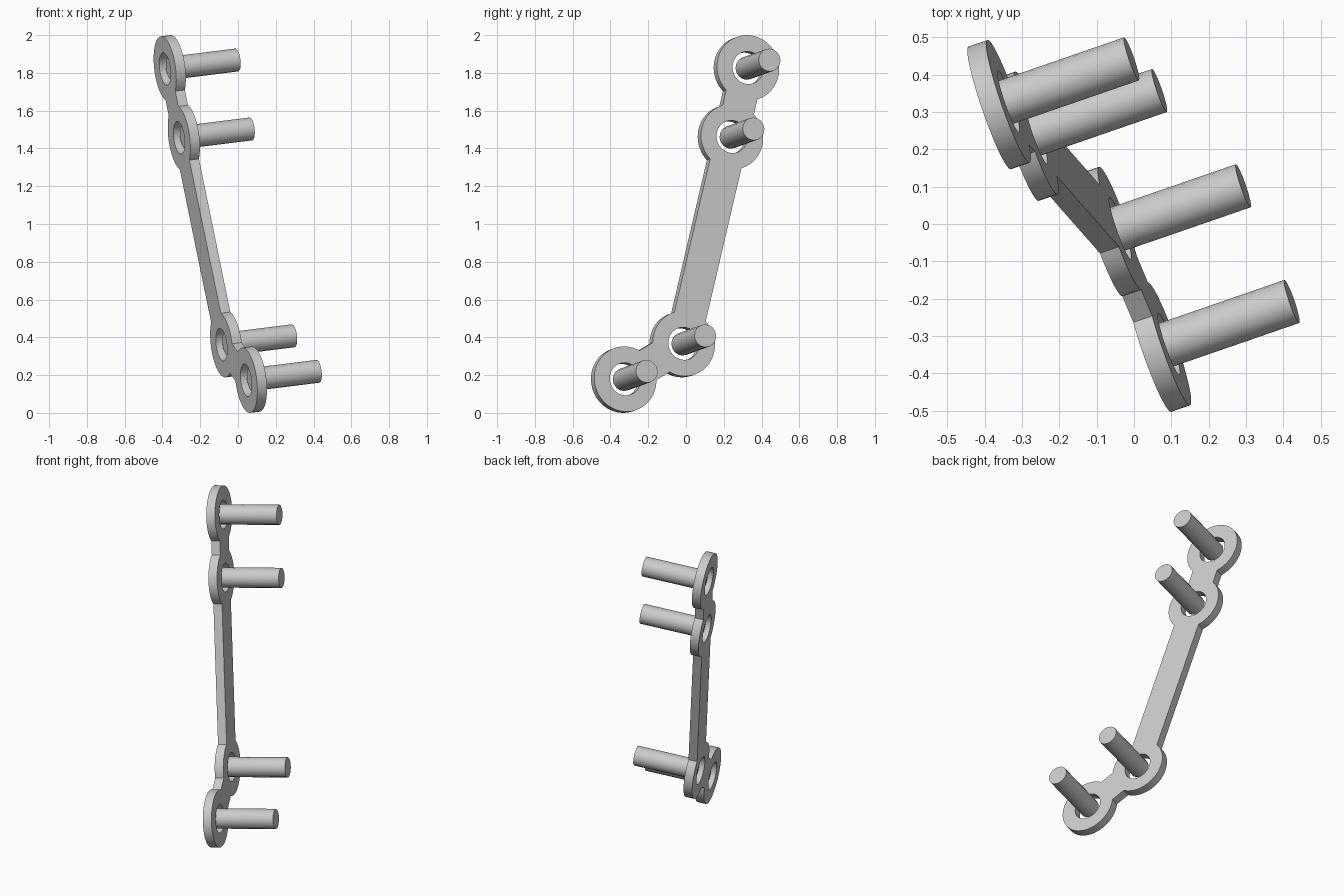
import bpy, bmesh, math
from mathutils import Matrix, Vector

cube = bpy.data.objects.get("Cube")
if cube:
    bpy.data.objects.remove(cube, do_unlink=True)

# Plate frame: local z runs along the pins
AXIS = Vector((0.939, 0.324, 0.117)).normalized()
FRAME = AXIS.to_track_quat('Z', 'Y').to_matrix().to_4x4()
CENTRES = [Vector(c) for c in (
    (-0.361, 0.32, 1.824), (-0.287, 0.235, 1.459),
    (-0.062, -0.02, 0.364), (0.068, -0.33, 0.176))]
RING_R, HOLE_R, BAR_HALF, THICK = 0.174, 0.087, 0.09, 0.054
PIN_R, PIN_LEN = 0.061, 0.378

local = [FRAME.inverted() @ c for c in CENTRES]
level = sum(p.z for p in local) / len(local)
flat = [p.to_2d() for p in local]


def arc(centre, radius, start, sweep, steps):
    return [centre + radius * Vector((math.cos(start + sweep * k / steps),
                                      math.sin(start + sweep * k / steps)))
            for k in range(steps + 1)]


def heading(a, b):
    d = flat[b] - flat[a]
    return math.atan2(d.y, d.x)


def plate_outline():
    """Walk down one side of the ring chain and back up the other."""
    last = len(flat) - 1
    walk = list(range(last + 1)) + list(range(last - 1, 0, -1))
    half = math.asin(BAR_HALF / RING_R)
    points = []
    for k, i in enumerate(walk):
        start = heading(i, walk[k - 1]) + half
        end = heading(i, walk[(k + 1) % len(walk)]) - half
        sweep = (end - start) % math.tau
        points += arc(flat[i], RING_R, start, sweep, max(4, round(sweep * 8)))
    return points


def add_spline(curve, points):
    spline = curve.splines.new('POLY')
    spline.points.add(len(points) - 1)
    for sp, p in zip(spline.points, points):
        sp.co = (p.x, p.y, 0, 1)
    spline.use_cyclic_u = True


def smooth(obj):
    bpy.ops.object.select_all(action='DESELECT')
    obj.select_set(True)
    bpy.context.view_layer.objects.active = obj
    bpy.ops.object.shade_smooth_by_angle(angle=math.radians(30))


# Linked plate with four ring holes
curve = bpy.data.curves.new("plate_profile", 'CURVE')
curve.dimensions = '2D'
curve.fill_mode = 'BOTH'
curve.extrude = THICK / 2
add_spline(curve, plate_outline())
for p in flat:
    add_spline(curve, arc(p, HOLE_R, 0, math.tau, 40)[:-1])
plate = bpy.data.objects.new("ring_plate", curve)
bpy.context.collection.objects.link(plate)
plate.matrix_world = FRAME @ Matrix.Translation((0, 0, level))
bpy.ops.object.select_all(action='DESELECT')
plate.select_set(True)
bpy.context.view_layer.objects.active = plate
bpy.ops.object.convert(target='MESH')
plate = bpy.context.view_layer.objects.active
bm = bmesh.new()
bm.from_mesh(plate.data)
bmesh.ops.remove_doubles(bm, verts=bm.verts, dist=0.0001)
bmesh.ops.recalc_face_normals(bm, faces=bm.faces)
bm.to_mesh(plate.data)
bm.free()
smooth(plate)

# Pins rising from the middle of each ring
for name, p in zip(("top", "upper", "lower", "bottom"), flat):
    bpy.ops.mesh.primitive_cylinder_add(vertices=16, radius=PIN_R, depth=PIN_LEN)
    pin = bpy.context.object
    pin.name = name + "_pin"
    pin.matrix_world = FRAME @ Matrix.Translation((p.x, p.y, level + PIN_LEN / 2))
    smooth(pin)
